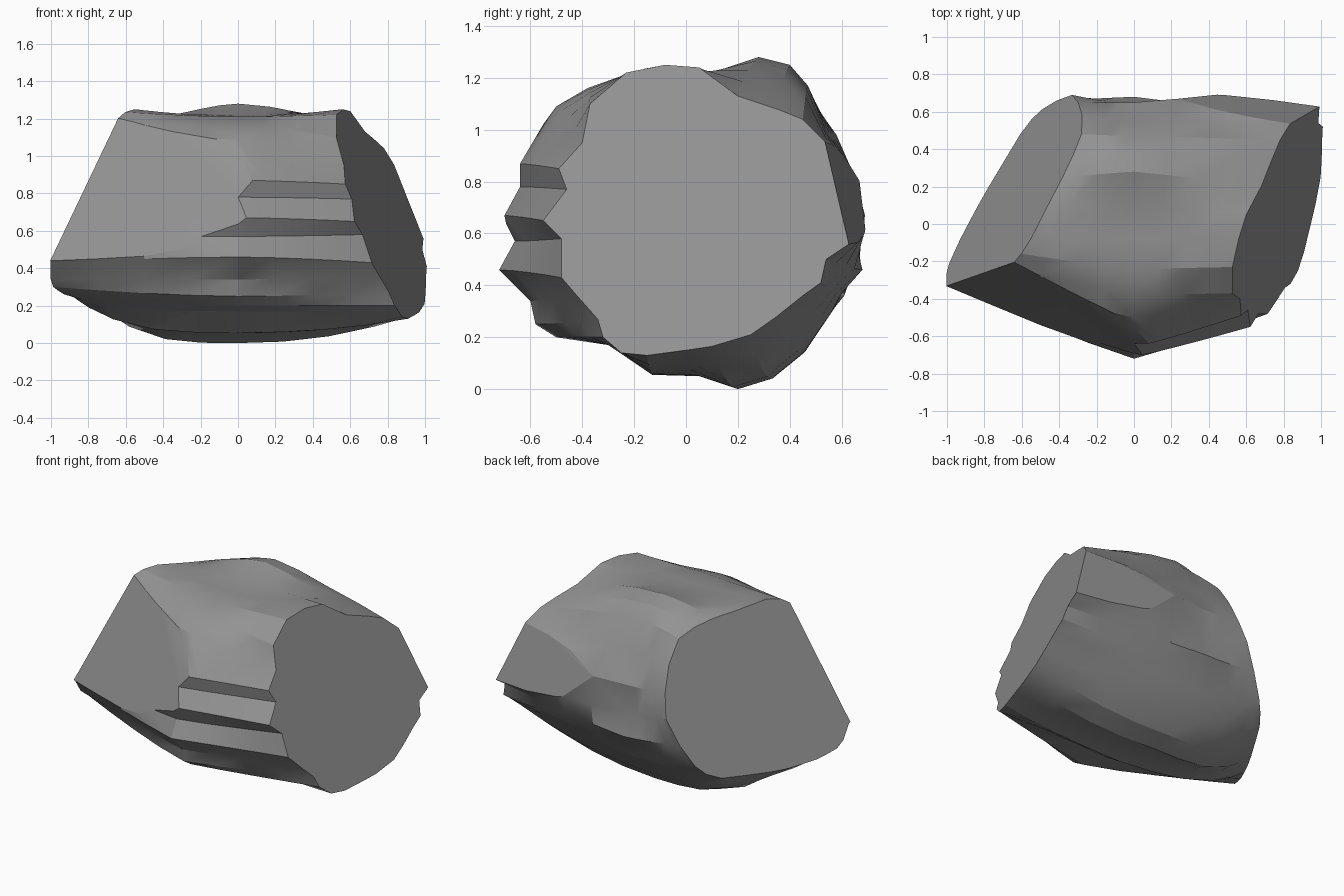
import bpy, bmesh, math
from mathutils import Vector

if "Cube" in bpy.data.objects:
    bpy.data.objects.remove(bpy.data.objects["Cube"])

# Matching (y, z) outlines: left break, middle girth, right break
LEFT = [(-.08, 1.25), (.1, 1.22), (.25, 1.2), (.37, 1.17), (.48, 1.12), (.58, .98), (.65, .82),
        (.69, .67), (.66, .5), (.61, .36), (.56, .3), (.48, .26), (.35, .25), (.2, .24),
        (.1, .24), (0, .25), (-.08, .26), (-.15, .28), (-.21, .3), (-.26, .34)]
LEFT += [(-.32, .43), (-.5, .58), (-.58, .68), (-.53, .8), (-.45, .93), (-.3, 1.1), (-.22, 1.19), (-.16, 1.235)]
MID = [(-.08, 1.21), (.1, 1.22), (.28, 1.28), (.4, 1.25), (.47, 1.17), (.55, .98), (.65, .8),
       (.63, .6), (.68, .46), (.6, .37), (.55, .28), (.45, .14), (.33, .04), (.2, 0),
       (.05, .05), (-.13, .055), (-.3, .17), (-.5, .2), (-.58, .25), (-.6, .34)]
MID += [(-.72, .46), (-.66, .57), (-.71, .67), (-.64, .78), (-.66, .87), (-.5, 1.09), (-.38, 1.16), (-.24, 1.21)]
RIGHT = [(-.08, 1.25), (.05, 1.24), (.2, 1.13), (.35, 1.08), (.45, 1.04), (.54, .95), (.74, .82),
         (.78, .66), (.54, .5), (.52, .41), (.45, .36), (.35, .28), (.25, .21), (.1, .165),
         (0, .15), (-.15, .13), (-.25, .14), (-.32, .2), (-.34, .27), (-.42, .36)]
RIGHT += [(-.48, .43), (-.48, .58), (-.55, .65), (-.46, .77), (-.49, .85), (-.4, .95), (-.37, 1.1), (-.23, 1.22)]


def left_x(y, z):
    return -.982 + .572 * y + .381 * z


def right_x(y, z):
    return .995 + .288 * y - .33 * z


def ring(bm, end, plane_x, t, low):
    """One ring between the middle (t=0) and a flat broken end (t=1)."""
    out = []
    for (my, mz), (ey, ez) in zip(MID, end):
        k = low if mz < .2 else 1.6          # flatter underside
        out.append(bm.verts.new((plane_x(ey, ez) * t,
                                 my + (ey - my) * t ** 1.1,
                                 mz + (ez - mz) * t ** k)))
    return out


# Boulder body lofted between the two broken ends
bm = bmesh.new()
rings = [ring(bm, LEFT, left_x, t, 3.5) for t in (1, .9, .75, .5, .25)]
rings += [ring(bm, RIGHT, right_x, t, 2.2) for t in (0, .25, .5, .75, 1)]
n = len(MID)
for a, b in zip(rings, rings[1:]):
    for i in range(n):
        j = (i + 1) % n
        bm.faces.new((a[i], a[j], b[j], b[i]))
bm.faces.new(rings[0])
bm.faces.new(rings[-1])
bmesh.ops.recalc_face_normals(bm, faces=bm.faces)


def chip(co, no):
    """Slice off a flat facet and close it."""
    geom = bm.verts[:] + bm.edges[:] + bm.faces[:]
    bmesh.ops.bisect_plane(bm, geom=geom, plane_co=co, plane_no=Vector(no).normalized(),
                           clear_outer=True)
    rim = [e for e in bm.edges if e.is_boundary]
    bmesh.ops.holes_fill(bm, edges=rim, sides=0)


# Front-left facet and small back-right facet
chip((0, -.931, 0), (-.433, -1, .374))
chip((0, .936, 0), (.147, 1, .291))
bmesh.ops.recalc_face_normals(bm, faces=bm.faces)

mesh = bpy.data.meshes.new("boulder")
bm.to_mesh(mesh)
bm.free()

# Dark stone colour
stone = bpy.data.materials.new("stone")
stone.diffuse_color = (.29, .29, .295, 1)
stone.use_nodes = True
stone.node_tree.nodes["Principled BSDF"].inputs["Base Color"].default_value = stone.diffuse_color
mesh.materials.append(stone)

rock = bpy.data.objects.new("boulder", mesh)
bpy.context.collection.objects.link(rock)
bpy.context.view_layer.objects.active = rock
rock.select_set(True)
bpy.ops.object.shade_smooth_by_angle(angle=math.radians(22))
